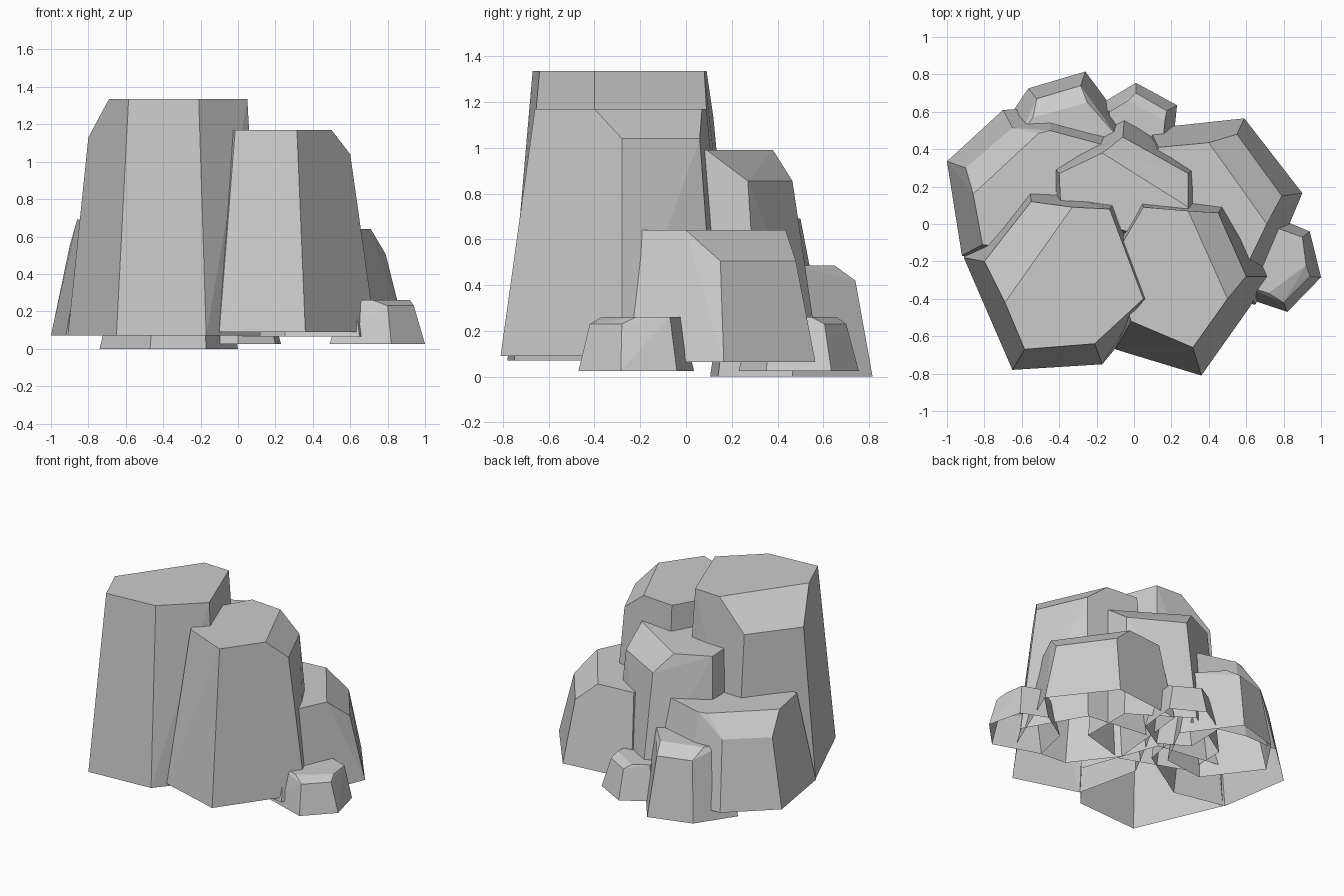
import bpy, bmesh, math


def rock(name, z0, base, z_low, low, z_top, top):
    """Faceted tapered column: open base ring, flat top, one sloped chamfer ending at the low points."""
    bm = bmesh.new()
    for z, ring in ((z0, base), (z_low, low), (z_top, top)):
        for x, y in ring:
            bm.verts.new((x, y, z))
    bmesh.ops.convex_hull(bm, input=bm.verts[:])
    bmesh.ops.dissolve_limit(bm, angle_limit=math.radians(4),
                             verts=bm.verts[:], edges=bm.edges[:])
    bmesh.ops.recalc_face_normals(bm, faces=bm.faces[:])
    # Underside is open
    under = [f for f in bm.faces if all(abs(v.co.z - z0) < 1e-4 for v in f.verts)]
    bmesh.ops.delete(bm, geom=under, context='FACES_ONLY')
    mesh = bpy.data.meshes.new(name)
    bm.to_mesh(mesh)
    bm.free()
    obj = bpy.data.objects.new(name, mesh)
    bpy.context.collection.objects.link(obj)
    return obj


# Two tall front columns
rock("tall_left_column", 0.07,
     [(-.65, -.78), (-.17, -.75), (.12, -.40), (-.08, .15), (-.56, .22), (-.91, -.18)],
     1.13, [(-.80, -.20), (-.55, .12)],
     1.335, [(-.33, .09), (-.13, .08), (.05, -.40), (-.21, -.64), (-.585, -.67), (-.69, -.42)])

rock("tall_right_column", 0.09,
     [(.36, -.81), (-.10, -.67), (-.20, -.22), (.02, .19), (.50, .13), (.735, -.28)],
     1.04, [(.45, .06), (.60, -.28)],
     1.17, [(.05, .09), (.29, .07), (.50, -.40), (.315, -.66), (-.015, -.52), (-.12, -.20)])

# Mid-height rocks around the back
rock("back_center_column", 0.08,
     [(-.05, .58), (.35, .32), (.35, -.05), (0, -.15), (-.45, .02), (-.45, .33)],
     0.855, [(-.06, .465), (.29, .27)],
     0.99, [(-.17, .38), (-.40, .27), (-.39, .06), (0, -.05), (.29, -.02), (.29, .09)])

rock("right_rock", 0.065,
     [(.90, .165), (.59, .565), (.08, .51), (.02, -.10), (.25, -.40), (.65, -.43)],
     0.505, [(.79, .15), (.55, .48)],
     0.64, [(.71, 0), (.40, .435), (.13, .41), (.10, -.05), (.28, -.30), (.57, -.29)])

rock("left_rock", 0.07,
     [(-1.0, .335), (-.70, .61), (-.44, .62), (-.05, .53), (-.15, 0), (-.55, -.25), (-.92, -.17)],
     0.55, [(-.90, .30), (-.65, .515)],
     0.69, [(-.86, .16), (-.51, .485), (-.45, .50), (-.15, .42), (-.20, .05), (-.55, -.15), (-.81, -.11)])

# Low rocks at the edges
rock("back_left_rock", 0.0,
     [(-.26, .815), (-.565, .725), (-.74, .465), (-.47, .105), (-.17, .14), (0, .465)],
     0.42, [(-.285, .74), (-.52, .67)],
     0.485, [(-.25, .65), (-.54, .57), (-.62, .45), (-.43, .18), (-.20, .20), (-.09, .47)])

rock("back_pebble", 0.025,
     [(.01, .755), (.23, .635), (.20, .35), (0, .23), (-.20, .35), (-.19, .635)],
     0.23, [(.01, .70), (.175, .605)],
     0.26, [(-.03, .66), (.165, .55), (.15, .38), (0, .29), (-.14, .38), (-.13, .60)])

rock("right_pebble", 0.025,
     [(1.0, -.285), (.94, -.04), (.76, .035), (.55, -.10), (.49, -.36), (.82, -.47)],
     0.23, [(.80, -.42), (.94, -.28)],
     0.26, [(.72, -.37), (.92, -.22), (.90, -.07), (.76, -.02), (.60, -.12), (.56, -.32)])
